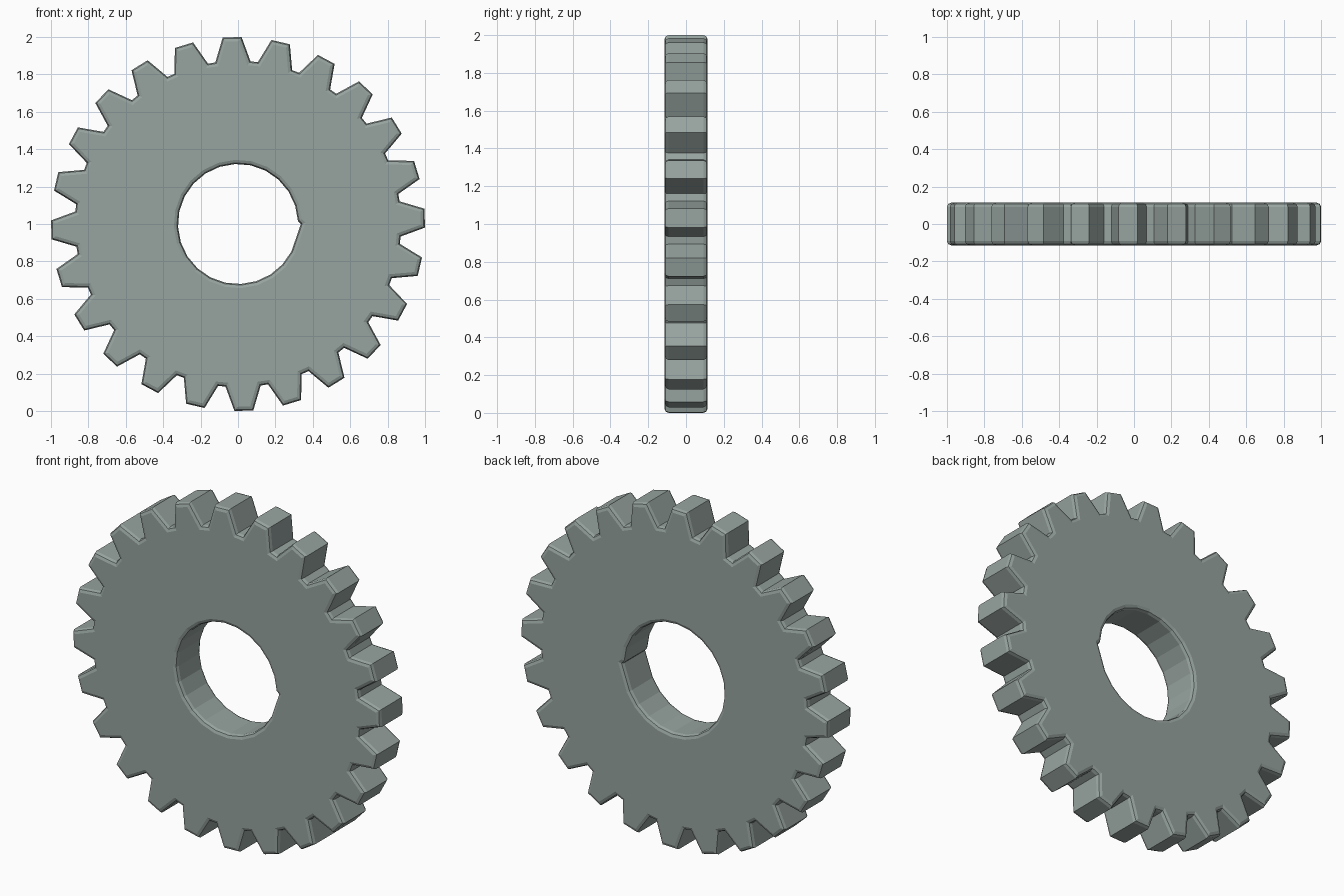
import bpy, bmesh
from math import radians, cos, sin
from mathutils import Vector

if "Cube" in bpy.data.objects:
    bpy.data.objects.remove(bpy.data.objects["Cube"])

TEETH, TIP_R, ROOT_R, HOLE_R = 24, 1.0, 0.872, 0.321
HALF, BEVEL, CENTRE_Z = 0.114, 0.022, 1.0


def polar(r, deg):
    return Vector((r * cos(radians(deg)), r * sin(radians(deg))))


def inset(points, d):
    """Move a counter-clockwise outline inwards by d (negative: outwards)."""
    out = []
    n = len(points)
    for i, p in enumerate(points):
        e1 = (p - points[i - 1]).normalized()
        e2 = (points[(i + 1) % n] - p).normalized()
        n1, n2 = Vector((-e1.y, e1.x)), Vector((-e2.y, e2.x))
        out.append(p + (n1 + n2) * d / (1 + n1.dot(n2)))
    return out


# Toothed outline: root, tip, tip, root for each tooth
outline = []
for t in range(TEETH):
    a = 1.8 + t * 360 / TEETH
    outline += [polar(ROOT_R, a - 6.2), polar(TIP_R, a - 2.9),
                polar(TIP_R, a + 2.9), polar(ROOT_R, a + 6.2)]

# Bore outline with its small notch on the right
bore = [polar(0.336, 0)] + [polar(HOLE_R, 2.8 + 15 * k) for k in range(23)]

# Rounded rim section: (inset, y)
k = BEVEL * 0.293
rim = [(BEVEL, -HALF), (k, -HALF + k), (0, -HALF + BEVEL)]
rim += [(d, -y) for d, y in reversed(rim)]

bm = bmesh.new()
caps = [[], []]
for points, side in ((outline, 1), (bore, -1)):
    rings = [[bm.verts.new((p.x, y, p.y + CENTRE_Z)) for p in inset(points, d * side)]
             for d, y in rim]
    n = len(points)
    for a, b in zip(rings, rings[1:]):
        for i in range(n):
            j = (i + 1) % n
            bm.faces.new((a[i], a[j], b[j], b[i]))
    for cap, ring in zip(caps, (rings[0], rings[-1])):
        cap += [bm.edges.get((ring[i], ring[(i + 1) % n])) for i in range(n)]

# Flat front and back faces
for cap in caps:
    bmesh.ops.triangle_fill(bm, edges=cap, use_beauty=True)
bmesh.ops.recalc_face_normals(bm, faces=bm.faces[:])

mesh = bpy.data.meshes.new("gear_wheel")
bm.to_mesh(mesh)
bm.free()

# Dark green-grey metal
metal = bpy.data.materials.new("green_grey_metal")
metal.diffuse_color = (0.31, 0.37, 0.35, 1)
metal.use_nodes = True
metal.node_tree.nodes["Principled BSDF"].inputs["Base Color"].default_value = metal.diffuse_color
mesh.materials.append(metal)
bpy.context.collection.objects.link(bpy.data.objects.new("gear_wheel", mesh))
